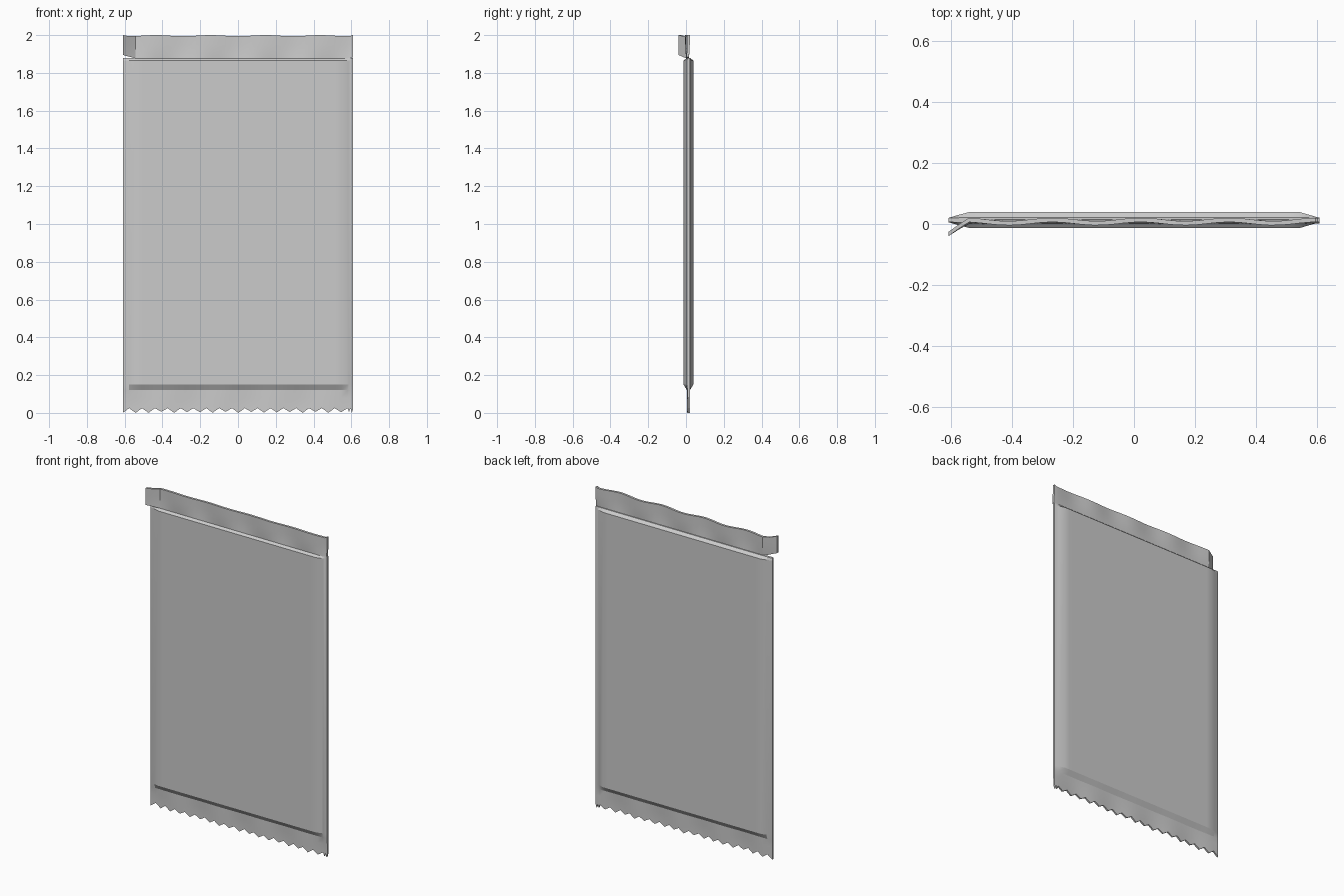
import bpy, bmesh, math

if "Cube" in bpy.data.objects:
    bpy.data.objects.remove(bpy.data.objects["Cube"])

W, YC = 0.61, 0.013          # half width, mid-plane of the packet
STEP = 0.034                 # half a cut tooth


def wave(x):
    return 0.005 * math.sin(2 * math.pi * (x + 0.05) / 0.29)


def loft(name, xs, rows, point):
    """Closed double-walled sheet; point(i, x, row, side) gives a position."""
    bm = bmesh.new()
    n = len(xs)
    rings = []
    for row in rows:
        front = [bm.verts.new(point(i, x, row, -1)) for i, x in enumerate(xs)]
        back = [bm.verts.new(point(i, x, row, 1)) for i, x in enumerate(xs)]
        rings.append(front + back[::-1])
    m = 2 * n
    for a, b in zip(rings, rings[1:]):
        for k in range(m):
            bm.faces.new((a[k], a[(k + 1) % m], b[(k + 1) % m], b[k]))
    for r in (rings[0], rings[-1]):
        for k in range(n - 1):
            bm.faces.new((r[k], r[k + 1], r[m - 2 - k], r[m - 1 - k]))
    bmesh.ops.recalc_face_normals(bm, faces=bm.faces)
    mesh = bpy.data.meshes.new(name)
    bm.to_mesh(mesh)
    bm.free()
    ob = bpy.data.objects.new(name, mesh)
    bpy.context.collection.objects.link(ob)
    bpy.ops.object.select_all(action='DESELECT')
    bpy.context.view_layer.objects.active = ob
    ob.select_set(True)
    bpy.ops.object.shade_smooth_by_angle(angle=math.radians(16))
    return ob


# Columns: regular teeth, then a few narrow ones at the right corner
xs = [-W + STEP * i for i in range(36)] + [0.588, 0.5955, 0.603, W]


# Pouch: rows are (height, half thickness, amount of ripple)
def pouch_point(i, x, row, side):
    z, half, ripple = row
    if z == 0:
        z = 0.025 if i % 2 else 0.003 * (1 + math.sin(i * 1.3)) * (i > 3)
    t = min(1, (W - abs(x)) / 0.065)
    h = 0.007 + (half - 0.007) * t if half > 0.007 else half
    return (x, YC + ripple * wave(x) + side * h, z)


loft("pouch", xs,
     [(0, 0.005, 0.7), (0.04, 0.005, 0.7), (0.08, 0.006, 0.5),
      (0.12, 0.007, 0.2), (0.15, 0.026, 0), (1.865, 0.026, 0),
      (1.88, 0.008, 0)], pouch_point)


# Tear strip: ripples along the top, left end torn and bent forward
def strip_point(i, x, row, side):
    z, ripple = row
    left = max(0, (-0.545 - x) / 0.065)
    right = max(0, (x - 0.58) / 0.03)
    if z < 1.89:
        z += 0.018 * left + 0.006 * right
    if z == 2:
        z -= 0.003 * (1 + math.cos(2 * math.pi * x / 0.29)) * (abs(x) < 0.6)
    y = YC - 0.005 + ripple * wave(x) * (1 - left) - 0.041 * left
    return (x, y + side * 0.007, z)


loft("tear_strip", xs,
     [(1.877, 0), (1.905, 0.6), (1.95, 1), (2, 1.1)], strip_point)
